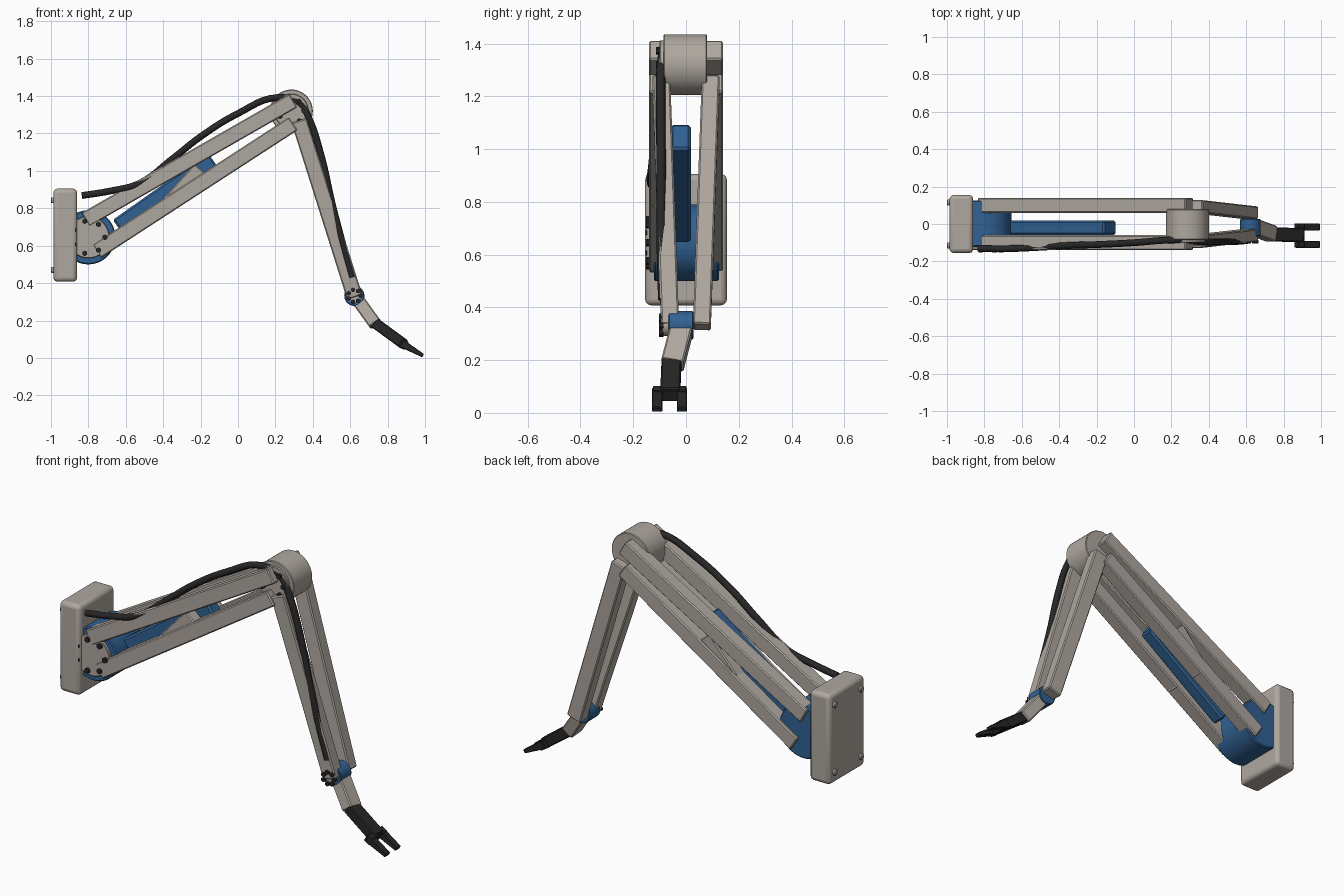
import bpy, bmesh, math
from mathutils import Vector, Matrix

if "Cube" in bpy.data.objects:
    bpy.data.objects.remove(bpy.data.objects["Cube"])


def material(name, rgb):
    m = bpy.data.materials.new(name)
    m.diffuse_color = (*rgb, 1)
    m.use_nodes = True
    m.node_tree.nodes["Principled BSDF"].inputs["Base Color"].default_value = m.diffuse_color
    return m


BEIGE = material("warm grey", (0.43, 0.39, 0.35))
BLUE = material("blue", (0.03, 0.12, 0.29))
BLACK = material("near black", (0.02, 0.02, 0.02))


def finish(name, bm, mat, bevel=0.0, smooth=False, segments=1):
    me = bpy.data.meshes.new(name)
    bmesh.ops.recalc_face_normals(bm, faces=bm.faces)
    bm.to_mesh(me)
    bm.free()
    me.materials.append(mat)
    ob = bpy.data.objects.new(name, me)
    bpy.context.collection.objects.link(ob)
    if bevel:
        b = ob.modifiers.new("bevel", "BEVEL")
        b.width, b.segments = bevel, segments
    if smooth:
        bpy.context.view_layer.objects.active = ob
        ob.select_set(True)
        bpy.ops.object.shade_smooth_by_angle(angle=math.radians(35))
        ob.select_set(False)
    return ob


def box(name, lo, hi, mat, bevel=0.0, segments=1):
    lo, hi = Vector(lo), Vector(hi)
    bm = bmesh.new()
    bmesh.ops.create_cube(bm, size=1, matrix=Matrix.Translation((lo + hi) / 2)
                          @ Matrix.Diagonal((*(hi - lo), 1)))
    return finish(name, bm, mat, bevel, segments > 1, segments)


def bar(name, p, q, height, width, mat, bevel=0.006, taper=1.0):
    """Box from p to q; width runs across y, taper scales the height at q."""
    p, q = Vector(p), Vector(q)
    x = (q - p).normalized()
    z = x.cross(Vector((0, 1, 0))).normalized()
    y = z.cross(x)
    bm = bmesh.new()
    bmesh.ops.create_cube(bm, size=1)
    for v in bm.verts:
        a, b, c = v.co
        end = a > 0
        v.co = (q if end else p) + y * b * width + z * c * height * (taper if end else 1)
    return finish(name, bm, mat, bevel)


def cylinder(name, centre, r, y0, y1, mat, bevel=0.0, sides=48):
    bm = bmesh.new()
    m = Matrix.Translation((centre[0], (y0 + y1) / 2, centre[1])) @ Matrix.Rotation(math.pi / 2, 4, "X")
    bmesh.ops.create_cone(bm, cap_ends=True, segments=sides, radius1=r, radius2=r,
                          depth=abs(y1 - y0), matrix=m)
    return finish(name, bm, mat, bevel, True)


def bolt_ring(name, centre, ring, r, y0, y1):
    for i in range(7):
        a = math.tau * i / 7
        cylinder(name, (centre[0] + ring * math.cos(a), centre[1] + ring * math.sin(a)),
                 r, y0, y1, BLACK, sides=6)


def cable(name, points, r):
    cu = bpy.data.curves.new(name, "CURVE")
    cu.dimensions = "3D"
    cu.bevel_depth, cu.bevel_resolution, cu.resolution_u = r, 2, 6
    cu.use_fill_caps = True
    sp = cu.splines.new("BEZIER")
    sp.bezier_points.add(len(points) - 1)
    for bp, co in zip(sp.bezier_points, points):
        bp.co = co
        bp.handle_left_type = bp.handle_right_type = "AUTO"
    cu.materials.append(BLACK)
    ob = bpy.data.objects.new(name, cu)
    bpy.context.collection.objects.link(ob)


SHOULDER, ELBOW, WRIST = (-0.80, 0.645), (0.285, 1.32), (0.622, 0.332)

# wall plate and its rear bolts
box("wall_plate", (-0.987, -0.155, 0.408), (-0.86, 0.155, 0.905), BEIGE, 0.022, 3)
for y in (-0.115, 0.115):
    for z in (0.47, 0.843):
        bm = bmesh.new()
        bmesh.ops.create_cone(bm, cap_ends=True, segments=16, radius1=0.016, radius2=0.016, depth=0.03,
                              matrix=Matrix.Translation((-0.985, y, z)) @ Matrix.Rotation(math.pi / 2, 4, "Y"))
        finish("wall_bolt", bm, BEIGE, 0.004)

# shoulder motor and flange
cylinder("shoulder_motor", SHOULDER, 0.145, -0.122, 0.125, BLUE, 0.006)
cylinder("shoulder_flange", SHOULDER, 0.112, -0.138, -0.10, BEIGE, 0.003)
bolt_ring("shoulder_bolt", SHOULDER, 0.088, 0.015, -0.152, -0.13)

# upper arm rails, diagonal struts and forearm rails on both sides
for s, side in ((-1, "front"), (1, "back")):
    y = s * 0.1
    bar(f"{side}_upper_rail", (-0.816, y, 0.739), (0.296, y, 1.376), 0.084, 0.08, BEIGE)
    bar(f"{side}_lower_rail", (-0.755, y, 0.57), (0.295, y, 1.252), 0.084, 0.08, BEIGE)
    bar(f"{side}_strut", (-0.385, s * 0.095, 0.805), (-0.2, s * 0.095, 1.01), 0.085, 0.07, BEIGE)
    bar(f"{side}_forearm_rail", (0.326, s * 0.094, 1.27), (0.624, s * 0.06, 0.325), 0.085, 0.068, BEIGE)

# arm actuator
bar("arm_actuator", (-0.635, -0.02, 0.69), (-0.127, -0.02, 1.048), 0.118, 0.077, BLUE, 0.01)

# elbow joint
cylinder("elbow_drum", ELBOW, 0.115, -0.085, 0.08, BEIGE, 0.004)
cylinder("elbow_flange", ELBOW, 0.092, -0.1, -0.08, BEIGE, 0.003)
bolt_ring("elbow_bolt", ELBOW, 0.067, 0.014, -0.114, -0.095)

# wrist joint
cylinder("wrist_motor", WRIST, 0.054, -0.066, 0.028, BLUE, 0.004)
cylinder("wrist_flange", WRIST, 0.04, -0.09, -0.06, BEIGE)
bolt_ring("wrist_bolt", WRIST, 0.033, 0.013, -0.103, -0.085)

# hand
bar("hand_link", (0.635, -0.016, 0.318), (0.735, -0.052, 0.18), 0.07, 0.085, BEIGE)
bar("palm", (0.728, -0.055, 0.19), (0.892, -0.06, 0.07), 0.058, 0.075, BLACK, 0.005)
bar("finger_bridge", (0.868, -0.062, 0.083), (0.9, -0.062, 0.063), 0.048, 0.128, BLACK, 0.003)
for y in (-0.109, -0.016):
    bar("finger", (0.875, y, 0.078), (0.99, y, 0.012), 0.044, 0.038, BLACK, 0.003, 0.45)

# cables along the arm and forearm
cable("upper_cable", [(-0.835, -0.13, 0.868), (-0.68, -0.132, 0.893), (-0.53, -0.126, 0.932),
                      (-0.35, -0.115, 1.065), (-0.2, -0.11, 1.183), (0.0, -0.1, 1.307),
                      (0.21, -0.085, 1.392), (0.33, -0.088, 1.36), (0.375, -0.095, 1.29),
                      (0.44, -0.095, 1.1), (0.505, -0.094, 0.82), (0.56, -0.093, 0.61),
                      (0.61, -0.088, 0.43)], 0.018)
